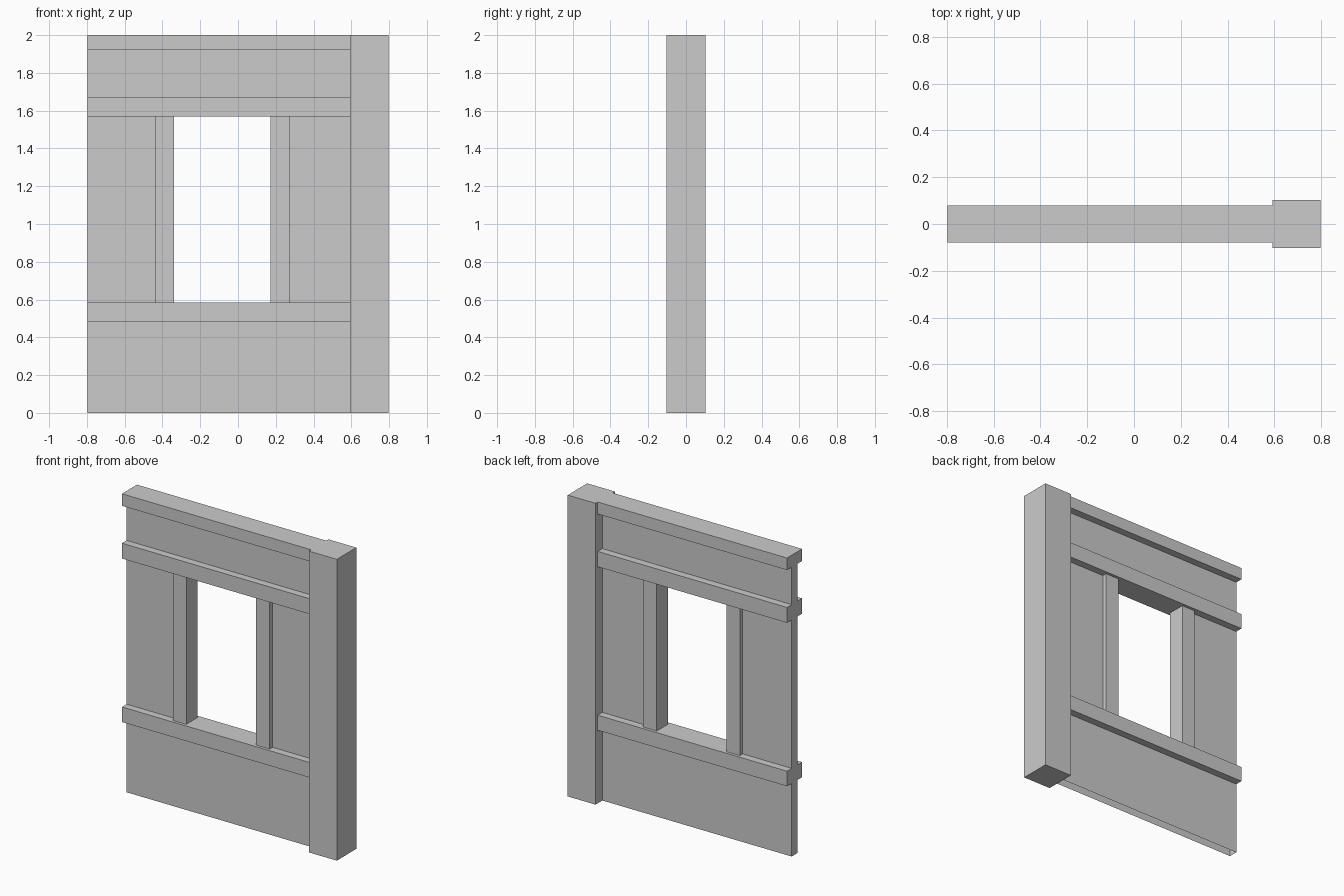
import bpy, bmesh

if "Cube" in bpy.data.objects:
    bpy.data.objects.remove(bpy.data.objects["Cube"])


def box(name, x, y, z, open_bottom=False):
    """Box from (min, max) pairs in x and z, centred on y with half depth y."""
    bm = bmesh.new()
    bmesh.ops.create_cube(bm, size=1)
    for v in bm.verts:
        v.co.x = x[1] if v.co.x > 0 else x[0]
        v.co.y = y if v.co.y > 0 else -y
        v.co.z = z[1] if v.co.z > 0 else z[0]
    bm.normal_update()
    if open_bottom:
        under = [f for f in bm.faces if f.normal.z < -0.9]
        bmesh.ops.delete(bm, geom=under, context='FACES_ONLY')
    mesh = bpy.data.meshes.new(name)
    bm.to_mesh(mesh)
    bm.free()
    obj = bpy.data.objects.new(name, mesh)
    bpy.context.collection.objects.link(obj)
    return obj


LEFT, POST, RIGHT = -0.797, 0.593, 0.797
RAIL_D, STILE_D, PANEL_D = 0.079, 0.06, 0.03

# Square corner post
box("corner_post", (POST, RIGHT), 0.102, (0, 2))

# Horizontal rails
rails = {"sill_rail": (0.485, 0.585), "lintel_rail": (1.57, 1.672), "top_rail": (1.92, 2.0)}
for name, z in rails.items():
    box(name, (LEFT, POST), RAIL_D, z)

# Window jambs
jambs = {"left_jamb": (-0.437, -0.338), "right_jamb": (0.173, 0.275)}
for name, x in jambs.items():
    box(name, x, STILE_D, (0.585, 1.57))

# Thin wall panels around the window (lower one is open underneath)
box("lower_panel", (LEFT, POST), PANEL_D, (0, 0.485), open_bottom=True)
box("left_panel", (LEFT, -0.437), PANEL_D, (0.585, 1.57))
box("right_panel", (0.275, POST), PANEL_D, (0.585, 1.57))
box("upper_panel", (LEFT, POST), PANEL_D, (1.672, 1.92))
